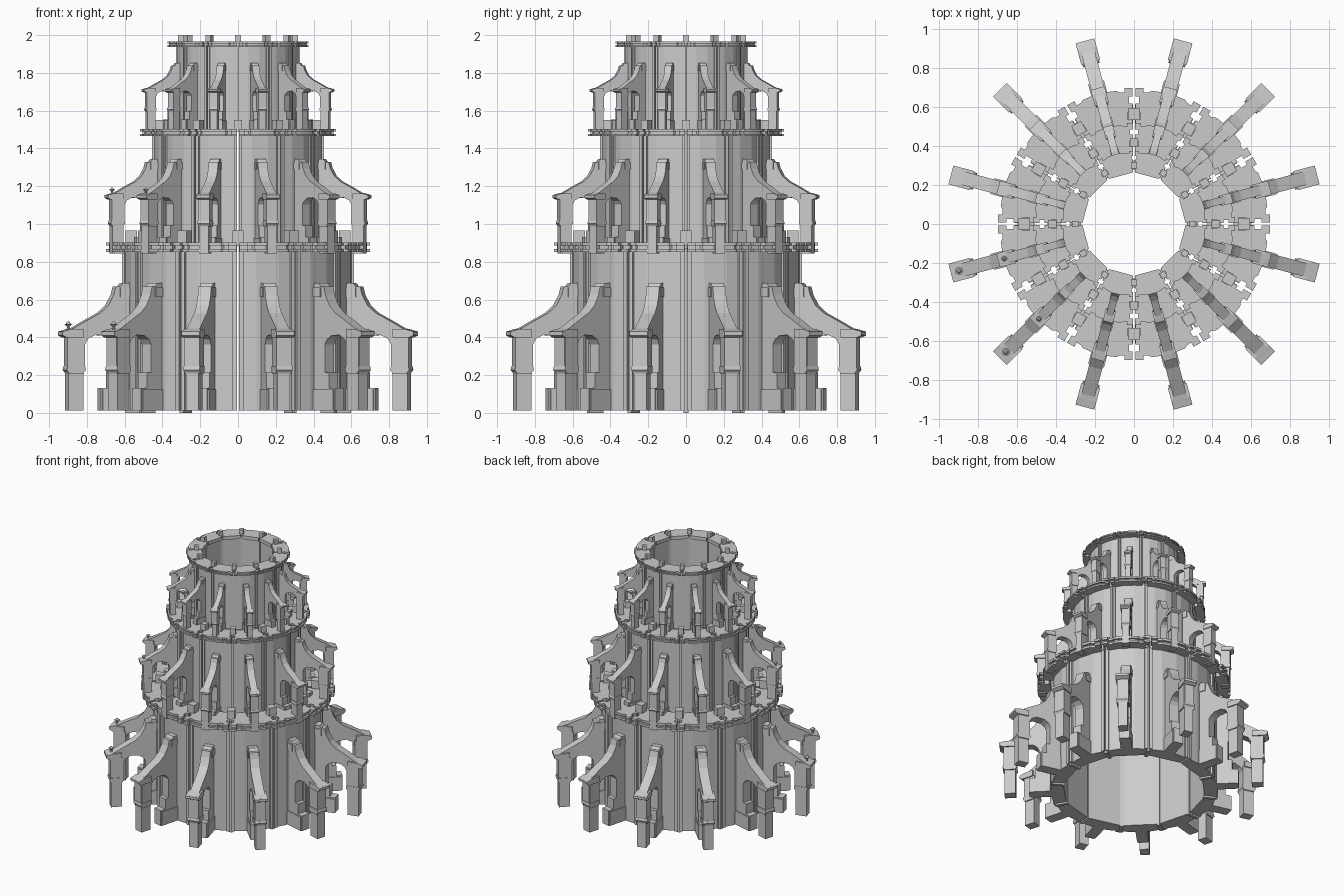
import bpy, bmesh
from math import sin, cos, tan, radians
from mathutils import Matrix

if "Cube" in bpy.data.objects:
    bpy.data.objects.remove(bpy.data.objects["Cube"])

# Everything is drawn once for one 30-degree segment pointing along +x,
# then repeated around the axis and scaled down for each tier.


def prism(bm, pts, axis, lo, hi):
    """Extrude a 2D outline: axis 'z' = plan outline, axis 'y' = side profile (r, z)."""
    def put(p, h):
        return (p[0], p[1], h) if axis == 'z' else (p[0], h, p[1])
    a = [bm.verts.new(put(p, lo)) for p in pts]
    b = [bm.verts.new(put(p, hi)) for p in pts]
    n = len(pts)
    faces = [bm.faces.new(a), bm.faces.new(b)]
    for i in range(n):
        j = (i + 1) % n
        faces.append(bm.faces.new((a[i], a[j], b[j], b[i])))
    bmesh.ops.recalc_face_normals(bm, faces=faces)


def box(bm, r0, r1, half, z0, z1):
    prism(bm, [(r0, z0), (r1, z0), (r1, z1), (r0, z1)], 'y', -half, half)


def mirrored(half):
    """Close a plan outline given on the +y side."""
    return half + [(x, -y) for x, y in reversed(half)]


def joint(r, gap):
    """Point at radius r on the segment's side, set back from the joint."""
    a = radians(15)
    return (r * cos(a) + gap * sin(a), r * sin(a) - gap * cos(a))


def polar(r, deg):
    return (r * cos(radians(deg)), r * sin(radians(deg)))


def mesh(name, build):
    bm = bmesh.new()
    build(bm)
    me = bpy.data.meshes.new(name)
    bm.to_mesh(me)
    bm.free()
    return me


# Wall panel with a slim raised flange along each joint
def build_wall(bm):
    half = [joint(0.518, 0.006), joint(0.615, 0.006), joint(0.613, 0.028),
            joint(0.600, 0.028), polar(0.606, 5.6)]
    prism(bm, mirrored(half), 'z', 0, 0.86)


# Two-layer cornice slab with notched sides and a stepped rim
def build_cornice(bm):
    def outline(d):
        half = [joint(0.495, 0.008), joint(0.535, 0.008), joint(0.535, 0.03),
                joint(0.575, 0.03), joint(0.575, 0.008), joint(0.62, 0.008),
                joint(0.62, 0.026), joint(0.655, 0.026), joint(0.655, 0.008),
                joint(0.70 - d, 0.008), joint(0.70 - d, 0.05),
                joint(0.675 - d, 0.05), joint(0.675 - d, 0.075),
                polar(0.69 - d, 7.5), polar(0.693 - d, 2.5)]
        return mirrored(half)
    prism(bm, outline(0.0), 'z', 0.838, 0.855)
    prism(bm, outline(0.018), 'z', 0.855, 0.872)
    prism(bm, outline(0.0), 'z', 0.872, 0.89)


# Flying buttress: stepped pier, arch, outer leg and curved arm
def build_buttress(bm):
    prism(bm, [(0.58, 0), (0.76, 0), (0.76, 0.12), (0.715, 0.12), (0.715, 0.20),
               (0.685, 0.20), (0.685, 0.35), (0.70, 0.375), (0.73, 0.395),
               (0.79, 0.40), (0.83, 0.38), (0.848, 0.35), (0.848, 0.22),
               (0.856, 0.19), (0.856, 0), (0.938, 0), (0.938, 0.19),
               (0.943, 0.22), (0.943, 0.385), (0.965, 0.40), (0.965, 0.42),
               (0.91, 0.435), (0.84, 0.475), (0.765, 0.515), (0.72, 0.555),
               (0.69, 0.61), (0.678, 0.655), (0.655, 0.655), (0.64, 0.675),
               (0.58, 0.675)], 'y', -0.035, 0.035)
    # leg cap, collar and cheeks
    prism(bm, [(0.86, 0.385), (0.95, 0.385), (0.974, 0.398), (0.974, 0.417),
               (0.93, 0.43), (0.86, 0.43)], 'y', -0.05, 0.05)
    prism(bm, [(0.845, 0.215), (0.86, 0.195), (0.935, 0.195), (0.95, 0.215),
               (0.945, 0.235), (0.85, 0.235)], 'y', -0.044, 0.044)
    box(bm, 0.85, 0.942, 0.041, 0.235, 0.39)
    # wall pier base and head
    box(bm, 0.58, 0.752, 0.042, 0, 0.11)
    box(bm, 0.58, 0.655, 0.041, 0.60, 0.652)


# Recessed strip closing a joint
def build_joint_strip(bm):
    box(bm, 0.51, 0.598, 0.012, -0.013, 0.86)


# Parapet block standing over a joint
def build_parapet(bm):
    box(bm, 0.535, 0.595, 0.028, 0.87, 0.953)


# Small lamp-like finial
def build_finial(bm):
    for r1, r2, z0, h in [(0.010, 0.006, 0.42, 0.03), (0.008, 0.022, 0.445, 0.012),
                          (0.014, 0.006, 0.457, 0.014)]:
        bmesh.ops.create_cone(bm, cap_ends=True, segments=10, radius1=r1, radius2=r2,
                              depth=h, matrix=Matrix.Translation((0.93, 0, z0 + h / 2)))


wall = mesh("wall", build_wall)
cornice = mesh("cornice", build_cornice)
buttress = mesh("buttress", build_buttress)
strip = mesh("joint_strip", build_joint_strip)
parapet = mesh("parapet", build_parapet)
finial = mesh("finial", build_finial)


def place(name, me, deg, scale, z):
    ob = bpy.data.objects.new(name, me)
    bpy.context.collection.objects.link(ob)
    ob.rotation_euler = (0, 0, radians(deg))
    ob.scale = (scale, scale, scale)
    ob.location = (0, 0, z)


# Three stacked tiers of twelve segments: (scale, base height)
for t, (s, z) in enumerate([(1.0, 0.013), (0.742, 0.843), (0.535, 1.490)], 1):
    for k in range(12):
        mid, edge = 15 + 30 * k, 30 * k
        tag = f"tier{t}_%s_{k + 1}"
        place(tag % "wall", wall, mid, s, z)
        place(tag % "cornice", cornice, mid, s, z)
        place(tag % "buttress", buttress, mid, s, z)
        place(tag % "parapet", parapet, edge, s, z)
        # the front and back joints stay open as a narrow slit
        if edge not in (90, 270):
            place(tag % "joint_strip", strip, edge, s, z)
        # finials only on two buttresses of the lower tiers
        if t < 3 and mid in (195, 225):
            place(tag % "finial", finial, mid, s, z)
